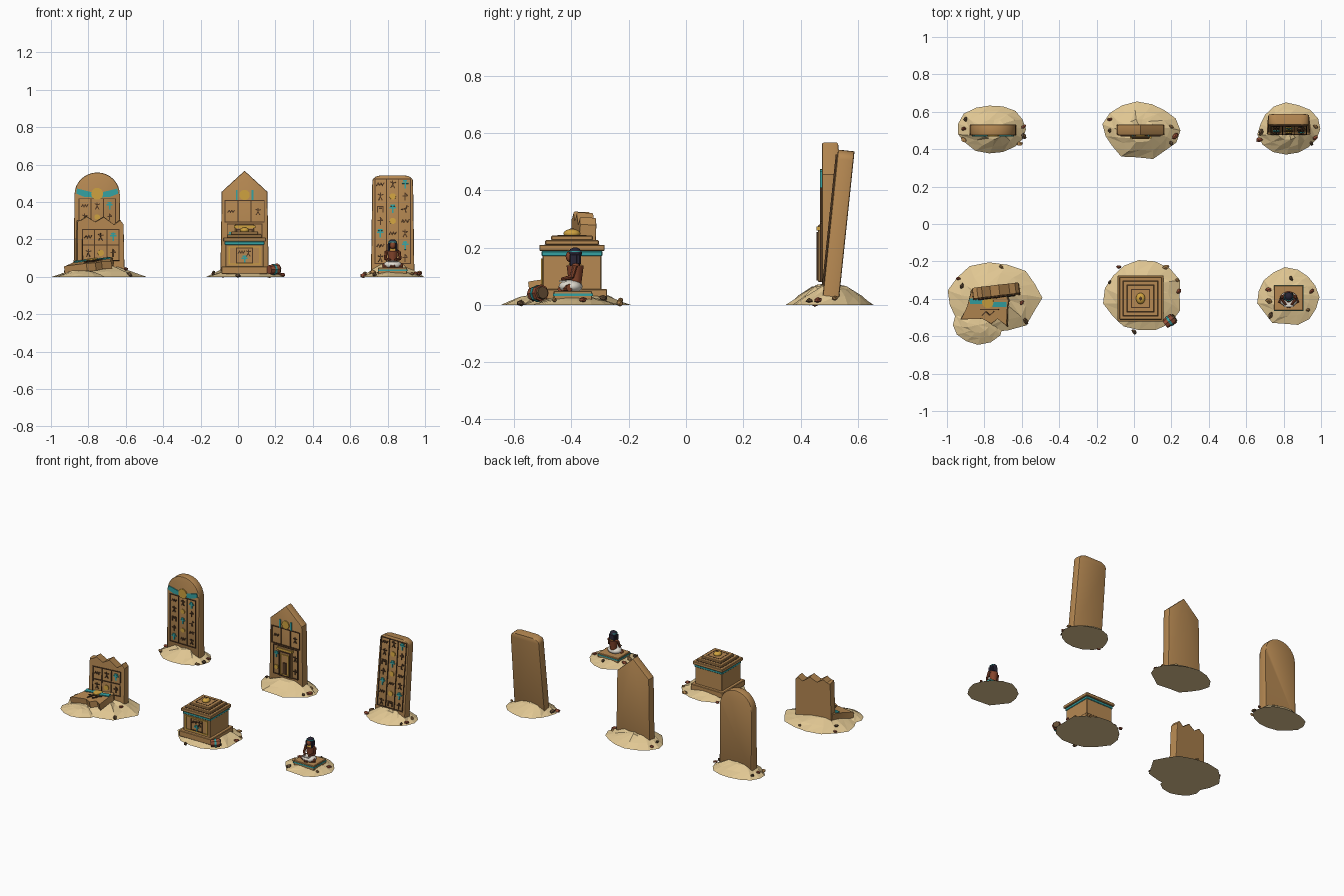
import bpy, bmesh, math, random
from mathutils import Matrix, Vector

if "Cube" in bpy.data.objects:
    bpy.data.objects.remove(bpy.data.objects["Cube"])

random.seed(4)
COLORS = {
    "sandstone": (0.47, 0.25, 0.085), "sand": (0.75, 0.57, 0.29), "carving": (0.085, 0.042, 0.018),
    "turquoise": (0.035, 0.36, 0.36), "gold": (0.62, 0.36, 0.05), "skin": (0.24, 0.06, 0.025),
    "hair": (0.022, 0.018, 0.035), "linen": (0.76, 0.72, 0.64), "clay": (0.30, 0.075, 0.035),
    "dark_stone": (0.13, 0.075, 0.035)}
MATS = {}
for n, c in COLORS.items():
    MATS[n] = bpy.data.materials.new(n)
    MATS[n].diffuse_color = (*c, 1)

BASE = Matrix()   # placement of the monument being built


def place(x, y, z=0, rz=0, rx=0):
    global BASE
    BASE = (Matrix.Translation((x, y, z)) @ Matrix.Rotation(math.radians(rz), 4, 'Z')
            @ Matrix.Rotation(math.radians(rx), 4, 'X'))


def finish(bm, name, mat, smooth=0, local=Matrix()):
    bmesh.ops.recalc_face_normals(bm, faces=bm.faces)
    me = bpy.data.meshes.new(name)
    bm.to_mesh(me)
    bm.free()
    ob = bpy.data.objects.new(name, me)
    bpy.context.collection.objects.link(ob)
    me.materials.append(MATS[mat])
    ob.matrix_world = BASE @ local
    if smooth:
        bpy.ops.object.select_all(action='DESELECT')
        ob.select_set(True)
        bpy.context.view_layer.objects.active = ob
        bpy.ops.object.shade_smooth_by_angle(angle=math.radians(smooth))
    return ob


def prism(bm, pts, y0, y1):
    """Extrude an x-z outline along y."""
    a = [bm.verts.new((x, y0, z)) for x, z in pts]
    b = [bm.verts.new((x, y1, z)) for x, z in pts]
    caps = [bm.faces.new(a), bm.faces.new(b[::-1])]
    for i in range(len(a)):
        j = (i + 1) % len(a)
        bm.faces.new((a[i], b[i], b[j], a[j]))
    return caps


def slab(name, pts, t, bevel=0.007, smooth=35, local=Matrix()):
    bm = bmesh.new()
    caps = prism(bm, pts, -t / 2, t / 2)
    edges = list({e for f in caps for e in f.edges})
    bmesh.ops.bevel(bm, geom=edges, offset=bevel, segments=2, profile=0.5, affect='EDGES')
    return finish(bm, name, "sandstone", smooth, local)


def plates(name, mat, shapes, y, depth=0.008, local=Matrix()):
    bm = bmesh.new()
    for pts in shapes:
        prism(bm, pts, y + 0.002, y + 0.002 - depth)
    return finish(bm, name, mat, 0, local)


def box(name, mat, c, s, bevel=0.0, rot=Matrix()):
    bm = bmesh.new()
    bmesh.ops.create_cube(bm, size=1, matrix=Matrix.Diagonal((*s, 1)))
    if bevel:
        bmesh.ops.bevel(bm, geom=bm.edges[:], offset=bevel, segments=1, affect='EDGES')
    return finish(bm, name, mat, 0, Matrix.Translation(c) @ rot)


def ball(name, mat, c, s):
    bm = bmesh.new()
    bmesh.ops.create_uvsphere(bm, u_segments=12, v_segments=8, radius=1, matrix=Matrix.Diagonal((*s, 1)))
    return finish(bm, name, mat, 60, Matrix.Translation(c))


def rod(name, mat, a, b, r1, r2, sides=10):
    a, b = Vector(a), Vector(b)
    bm = bmesh.new()
    bmesh.ops.create_cone(bm, cap_ends=True, segments=sides, radius1=r1, radius2=r2, depth=(b - a).length)
    rot = (b - a).to_track_quat('Z', 'Y').to_matrix().to_4x4()
    return finish(bm, name, mat, 40, Matrix.Translation((a + b) / 2) @ rot)


def rect(x0, z0, x1, z1):
    return [(x0, z0), (x1, z0), (x1, z1), (x0, z1)]


def frame(x0, z0, x1, z1, w=0.005):
    return [rect(x0, z0, x1, z0 + w), rect(x0, z1 - w, x1, z1), rect(x0, z0, x0 + w, z1), rect(x1 - w, z0, x1, z1)]


def disc(x, z, r, n=14):
    return [(x + r * math.cos(2 * math.pi * i / n), z + r * math.sin(2 * math.pi * i / n)) for i in range(n)]


def stroke(p, q, w=0.005):
    d = (Vector(q) - Vector(p)).normalized() * w / 2
    n = Vector((-d.y, d.x))
    p, q = Vector(p) - d, Vector(q) + d
    return [tuple(v) for v in (p + n, q + n, q - n, p - n)]


# Picture signs as polylines in a unit cell: water, reed, person, bird, gate, cross
SIGNS = [
    [[(-1, -.3), (-.6, .3), (-.2, -.3), (.2, .3), (.6, -.3), (1, .3)]],
    [[(0, -1), (0, .9)], [(0, .9), (.5, .4)], [(-.6, .1), (.6, .1)]],
    [[(-.5, -1), (0, -.1), (.5, -1)], [(0, -.1), (0, .9)], [(-.6, .6), (0, .3), (.7, .5)]],
    [[(-.9, -.2), (.2, .1), (.5, .8), (.9, .6)], [(.1, 0), (.1, -.9), (.4, -.9)]],
    [[(-.8, -.9), (-.8, .6), (.8, .6), (.8, -.9)], [(-.3, .1), (.3, .1)]],
    [[(0, -1), (0, 1)], [(-.7, .3), (.7, .3)], [(-.4, .9), (.4, .9)]]]


def glyphs(label, cells, y, r=0.017):
    """Fill cells with signs; turquoise and gold ones come at fixed intervals."""
    group = {"carving": [], "turquoise": [], "gold": []}
    for i, (x, z) in enumerate(cells):
        if i % 6 == 4:
            group["gold"].append(disc(x, z, r * 0.9, 10))
            continue
        mat, sign = ("turquoise", SIGNS[5]) if i % 5 == 2 else ("carving", SIGNS[(i * 7 + i // 3) % 5])
        for line in sign:
            for p, q in zip(line, line[1:]):
                group[mat].append(stroke(*[(x + a * r, z + b * r) for a, b in (p, q)],
                                         0.008 if mat == "turquoise" else 0.0055))
    for mat, shapes in group.items():
        if shapes:
            plates(f"{label}_{mat}_signs", mat, shapes, y)


def mound(name, rx, ry, h, cx=0, cy=0, n=15):
    bm = bmesh.new()
    jit = [random.uniform(0.93, 1.05) for _ in range(n)]
    rings = []
    for r, z in ((1, 0), (0.72, 0.45), (0.4, 0.88)):
        ring = []
        for i in range(n):
            a = 2 * math.pi * (i + 0.25 * len(rings)) / n
            k = r * jit[i] * (random.uniform(0.94, 1.06) if z else 1)
            ring.append(bm.verts.new((cx + rx * k * math.cos(a), cy + ry * k * math.sin(a),
                                      h * z * random.uniform(0.85, 1.1))))
        rings.append(ring)
    top = bm.verts.new((cx, cy, h))
    for lo, hi in zip(rings, rings[1:]):
        for i in range(n):
            j = (i + 1) % n
            bm.faces.new((lo[i], lo[j], hi[j]))
            bm.faces.new((lo[i], hi[j], hi[i]))
    for i in range(n):
        bm.faces.new((rings[-1][i], rings[-1][(i + 1) % n], top))
    bm.faces.new(rings[0][::-1])
    finish(bm, name, "sand")


def pebbles(label, spots, cx, cy, rx, ry, h):
    for i, (x, y) in enumerate(spots):
        d = math.hypot((x - cx) / rx, (y - cy) / ry)
        z = h * max(0, min(0.85, (1 - d) * 1.6))
        bm = bmesh.new()
        bmesh.ops.create_icosphere(bm, subdivisions=1, radius=random.uniform(0.011, 0.018))
        for v in bm.verts:
            v.co *= random.uniform(0.75, 1.15)
        local = Matrix.Translation((x, y, z + 0.006)) @ Matrix.Rotation(i * 1.3, 4, 'Z') @ Matrix.Diagonal((1.2, 0.8, 0.75, 1))
        finish(bm, f"{label}_pebble", ("clay", "dark_stone", "sandstone")[i % 3], 0, local)


# Sand mounds and pebbles: name, centre, radii, height, pebble spots
SITES = [
    ("round_stele", -0.755, 0.507, 0.185, 0.135, 0.075, [(-.91, .51), (-.9, .56), (-.91, .45), (-.59, .52), (-.59, .47), (-.61, .43)]),
    ("pointed_stele", 0.037, 0.5, 0.202, 0.155, 0.07, [(-.13, .56), (-.13, .5), (.2, .52), (.22, .47), (.2, .43)]),
    ("leaning_stele", 0.83, 0.508, 0.167, 0.137, 0.07, [(.67, .45), (.68, .49), (.97, .52), (.97, .46), (.95, .43)]),
    ("broken_stele", -0.75, -0.395, 0.25, 0.19, 0.06, [(-.94, -.29), (-.92, -.33), (-.71, -.23), (-.6, -.42), (-.58, -.52)]),
    ("altar", 0.047, -0.383, 0.21, 0.192, 0.05, [(-.08, -.23), (-.13, -.31), (.23, -.3), (.24, -.36), (0, -.575), (.17, -.23)]),
    ("scribe", 0.825, -0.39, 0.165, 0.155, 0.033, [(.72, -.35), (.73, -.49), (.72, -.41), (.95, -.36), (.84, -.29), (.93, -.46)])]
for label, x, y, rx, ry, h, spots in SITES:
    place(x, y)
    mound(label + "_sand_mound", rx, ry, h)
    place(0, 0)
    pebbles(label, spots, x, y, rx, ry, h)
mound("fallen_piece_sand_mound", 0.135, 0.105, 0.035, -0.835, -0.54, 12)

T = 0.058
F = -T / 2

# Round-topped stele with a winged disc
place(-0.753, 0.503, 0.02)
arch = [(0.121 * math.cos(math.pi * i / 16), 0.42 + 0.118 * math.sin(math.pi * i / 16)) for i in range(17)]
slab("round_stele", arch + [(-0.126, 0), (0.126, 0)], T)
plates("winged_disc_wings", "turquoise", [[(s * 0.025, 0.405), (s * 0.07, 0.408), (s * 0.112, 0.425), (s * 0.108, 0.452), (s * 0.025, 0.432)] for s in (-1, 1)], F)
plates("winged_disc", "gold", [disc(0, 0.424, 0.032)], F, 0.009)
plates("round_stele_lines", "carving", frame(-0.1, 0.07, 0.1, 0.4) + [rect(x, 0.07, x + 0.005, 0.4) for x in (-0.036, 0.031)], F)
glyphs("round_stele", [(x, z) for z in (0.36, 0.3, 0.235, 0.17, 0.11) for x in (-0.067, 0, 0.067)], F)

# Pointed stele with a false door
place(0.035, 0.503, 0.02)
slab("pointed_stele", [(-0.129, 0), (0.129, 0), (0.122, 0.435), (0, 0.547), (-0.122, 0.435)], T)
plates("sun_disc", "gold", [disc(0, 0.418, 0.028)], F, 0.009)
plates("sun_supports", "turquoise", [rect(s * 0.042 - 0.005, 0.39, s * 0.042 + 0.005, 0.445) for s in (-1, 1)], F)
plates("pointed_stele_lines", "carving", frame(-0.108, 0.27, 0.108, 0.39) + frame(-0.095, 0.06, 0.095, 0.265)
       + [rect(x, 0.27, x + 0.005, 0.39) for x in (-0.038, 0.033)], F)
glyphs("pointed_stele", [(-0.072, 0.33), (0.072, 0.33), (-0.072, 0.2), (0.072, 0.2), (-0.072, 0.11), (0.072, 0.11)], F)
box("false_door_surround", "sandstone", (0, F - 0.003, 0.16), (0.1, 0.02, 0.2), 0.003)
box("false_door_lintel", "gold", (0, F - 0.007, 0.247), (0.115, 0.022, 0.014))
plates("false_door_frame", "carving", frame(-0.045, 0.065, 0.045, 0.235, 0.008) + [rect(-0.013, 0.07, 0.013, 0.16)], F - 0.013)
plates("false_door_trim", "gold", frame(-0.032, 0.075, 0.032, 0.215, 0.005), F - 0.013)

# Leaning stele covered in signs
place(0.827, 0.505, 0.02, 0, -6)
corner = [(0.064 + 0.045 * math.cos(math.pi * i / 10), 0.49 + 0.032 * math.sin(math.pi * i / 10)) for i in range(6)]
slab("leaning_stele", [(0.116, 0)] + corner + [(-x, z) for x, z in corner[::-1]] + [(-0.116, 0)], T)
rows = [0.475 - 0.066 * i for i in range(7)]
plates("leaning_stele_lines", "carving", frame(-0.098, 0.045, 0.098, 0.505)
       + [rect(x, 0.045, x + 0.005, 0.505) for x in (-0.035, 0.03)], F)
glyphs("leaning_stele", [(x, z) for z in rows for x in (-0.066, 0, 0.066)], F, 0.019)

# Broken stele, still standing
place(-0.737, -0.365, 0.03, 7, -2)
slab("broken_stele", [(-0.128, 0), (0.128, 0), (0.124, 0.25), (0.105, 0.275), (0.072, 0.243), (0.018, 0.292), (-0.03, 0.258),
                      (-0.075, 0.295), (-0.1, 0.27), (-0.124, 0.272)], T, 0.004, 20)
plates("broken_stele_lines", "carving", frame(-0.1, 0.055, 0.1, 0.225) + [rect(x, 0.055, x + 0.005, 0.225) for x in (-0.036, 0.031)]
       + [rect(-0.1, 0.136, 0.1, 0.141)], F)
glyphs("broken_stele", [(x, z) for z in (0.183, 0.097) for x in (-0.067, 0, 0.067)], F, 0.019)

# Fallen top piece, lying face up
place(-0.79, -0.445, 0.062)
LIE = Matrix.Rotation(math.radians(-7), 4, 'Y') @ Matrix.Rotation(math.radians(-82), 4, 'X')
slab("fallen_piece", [(-0.08, 0.09), (0.1, 0.09), (0.125, 0.035), (0.11, -0.02), (0.115, -0.105), (0.062, -0.055), (0.028, -0.09),
                      (-0.02, -0.055), (-0.14, -0.065), (-0.095, 0.01)], 0.042, 0.004, 20, LIE)
plates("fallen_wings", "turquoise", [rect(-0.085, 0.022, -0.015, 0.05), rect(0.038, 0.005, 0.112, 0.032)], -0.021, 0.008, LIE)
plates("fallen_disc", "gold", [disc(0.012, 0.03, 0.031)], -0.021, 0.009, LIE)
plates("fallen_lines", "carving", [rect(-0.03, -0.012, 0.07, -0.006), stroke((-0.02, -0.04), (0, -0.02)),
                                   stroke((0, -0.02), (0.02, -0.04)), stroke((0.02, -0.04), (0.045, -0.02))], -0.021, 0.008, LIE)

# Altar
place(0.035, -0.398)
for name, mat, w, z0, z1 in (("altar_foot", "sandstone", 0.246, 0.015, 0.055), ("altar_body", "sandstone", 0.205, 0.05, 0.18),
                             ("altar_band", "turquoise", 0.213, 0.17, 0.188), ("altar_cornice", "sandstone", 0.228, 0.188, 0.21),
                             ("altar_upper_step", "sandstone", 0.188, 0.21, 0.226), ("altar_top_step", "sandstone", 0.146, 0.226, 0.242)):
    box(name, mat, (0, 0, (z0 + z1) / 2), (w, w, z1 - z0), 0.003)
for w, z in ((0.192, 0.2105), (0.15, 0.2265), (0.1, 0.2425)):
    lie = Matrix.Translation((0, 0, z)) @ Matrix.Rotation(math.radians(-90), 4, 'X')
    plates("altar_groove", "carving", frame(-w / 2, -w / 2, w / 2, w / 2, 0.004), 0, 0.003, lie)
plates("altar_panel_trim", "gold", frame(-0.085, 0.066, 0.085, 0.162, 0.006), -0.1025)
plates("altar_panel_lines", "carving", frame(-0.045, 0.072, 0.045, 0.156, 0.005), -0.1025)
glyphs("altar", [(-0.017, 0.132), (0.02, 0.128), (0, 0.094)], -0.1025)
ball("offering_bowl", "gold", (0, 0, 0.249), (0.025, 0.03, 0.016))
ball("offering", "carving", (0, 0, 0.261), (0.009, 0.012, 0.006))

# Toppled jar beside the altar
place(0.19, -0.518, 0.038)
rod("jar_body", "clay", (-0.024, -0.018, 0), (0.022, 0.014, 0.004), 0.024, 0.03, 8)
rod("jar_band", "turquoise", (-0.004, -0.004, 0.001), (0.006, 0.003, 0.002), 0.0295, 0.03, 8)
rod("jar_mouth", "dark_stone", (0.021, 0.0135, 0.004), (0.029, 0.019, 0.005), 0.024, 0.022, 8)

# Seated scribe on a plinth
place(0.827, -0.395)
box("plinth", "sandstone", (0, 0, 0.031), (0.155, 0.135, 0.036), 0.003)
box("plinth_band", "turquoise", (0, 0, 0.036), (0.159, 0.139, 0.009))
ball("kilt", "linen", (0, -0.008, 0.064), (0.05, 0.042, 0.024))
rod("torso", "skin", (0, 0.008, 0.07), (0, 0.008, 0.138), 0.021, 0.03)
ball("shoulders", "skin", (0, 0.008, 0.137), (0.036, 0.018, 0.013))
rod("collar", "gold", (0, 0.007, 0.141), (0, 0.007, 0.151), 0.024, 0.014)
ball("face", "skin", (0, -0.007, 0.169), (0.016, 0.018, 0.021))
ball("wig", "hair", (0, 0.008, 0.18), (0.024, 0.024, 0.021))
box("wig_back", "hair", (0, 0.017, 0.16), (0.044, 0.022, 0.04), 0.005)
rod("headband", "turquoise", (0, 0.006, 0.184), (0, 0.006, 0.189), 0.0245, 0.024, 12)
for s in (-1, 1):
    box("wig_side", "hair", (s * 0.021, 0.002, 0.157), (0.011, 0.026, 0.042), 0.003)
    rod("upper_arm", "skin", (s * 0.034, 0.008, 0.137), (s * 0.04, -0.004, 0.096), 0.009, 0.008, 8)
    rod("forearm", "skin", (s * 0.04, -0.004, 0.097), (s * 0.014, -0.038, 0.09), 0.008, 0.006, 8)
    rod("shin", "skin", (s * 0.05, -0.012, 0.06), (-s * 0.012, -0.046, 0.054), 0.013, 0.009, 8)
box("scroll", "linen", (0, -0.036, 0.083), (0.05, 0.026, 0.005))

for m in bpy.data.materials:
    if m.users and not m.is_grease_pencil:
        m.use_nodes = True
        m.node_tree.nodes["Principled BSDF"].inputs["Base Color"].default_value = m.diffuse_color
